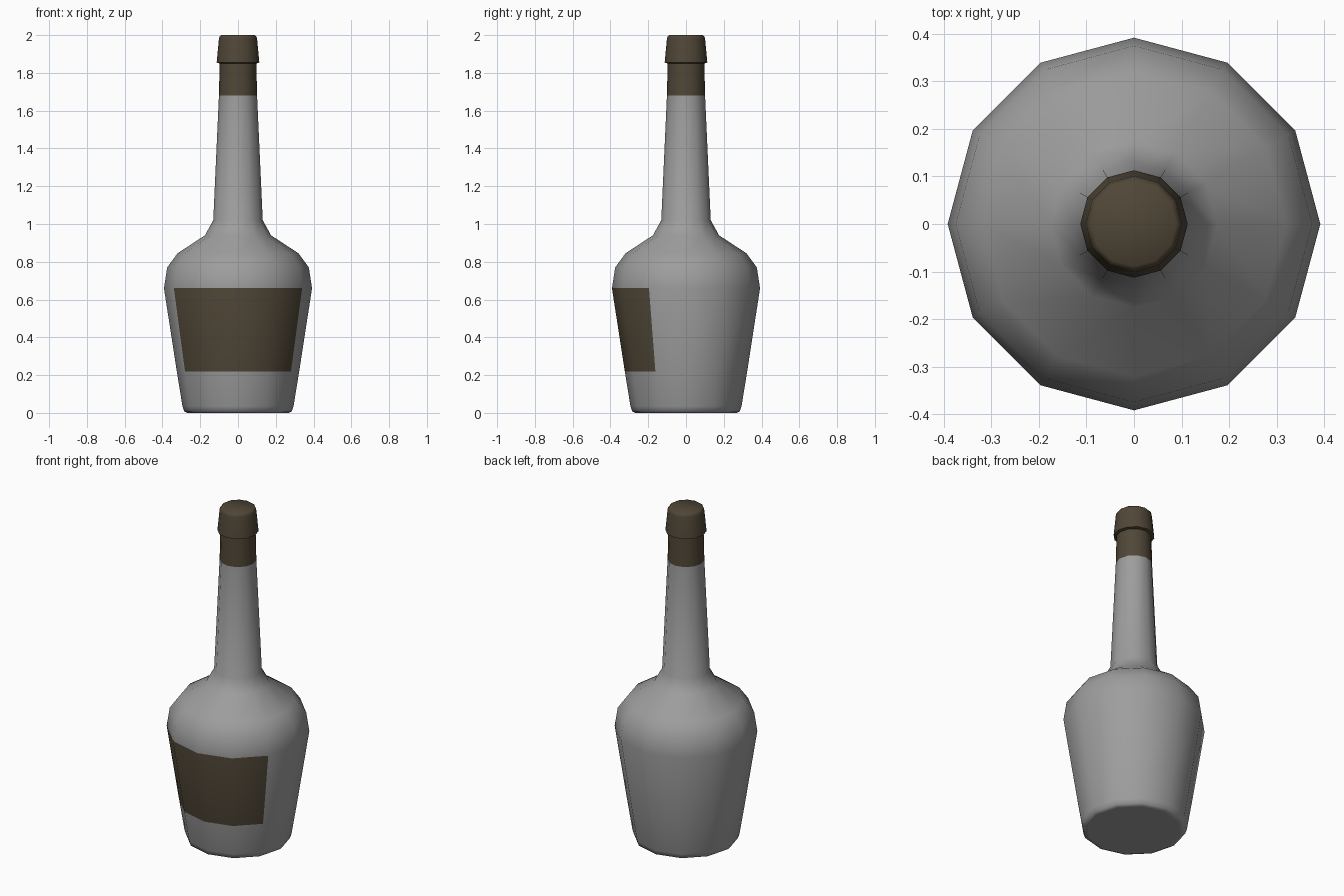
import bpy, bmesh
from math import cos, sin, radians

if "Cube" in bpy.data.objects:
    bpy.data.objects.remove(bpy.data.objects["Cube"])

SIDES = 12


def material(name, color):
    m = bpy.data.materials.new(name)
    m.diffuse_color = color
    m.use_nodes = True
    m.node_tree.nodes["Principled BSDF"].inputs["Base Color"].default_value = m.diffuse_color
    return m


def lathe(name, profile, mats=(), cap_bottom=False, cap_top=False, pick=None):
    """Revolve (radius, z) points; pick(face centre) chooses faces for the last material."""
    bm = bmesh.new()
    rings = []
    for r, z in profile:
        rings.append([bm.verts.new((r * cos(radians(360 * i / SIDES)),
                                    r * sin(radians(360 * i / SIDES)), z))
                      for i in range(SIDES)])
    for a, b in zip(rings, rings[1:]):
        for i in range(SIDES):
            j = (i + 1) % SIDES
            bm.faces.new((a[i], a[j], b[j], b[i]))
    if cap_bottom:
        bm.faces.new(rings[0][::-1])
    if cap_top:
        bm.faces.new(rings[-1])
    for f in bm.faces:
        f.smooth = True
        if pick and pick(f.calc_center_median()):
            f.material_index = len(mats) - 1
    mesh = bpy.data.meshes.new(name)
    bm.to_mesh(mesh)
    bm.free()
    for m in mats:
        mesh.materials.append(m)
    mesh.set_sharp_from_angle(angle=radians(60))
    obj = bpy.data.objects.new(name, mesh)
    bpy.context.collection.objects.link(obj)
    return obj


glass = material("glass_grey", (0.34, 0.34, 0.34, 1))
brown = material("label_brown", (0.08, 0.062, 0.038, 1))

# Bottle body with the label on its four front panels
lathe("bottle",
      [(0.255, 0.0), (0.268, 0.0), (0.285, 0.008), (0.294, 0.035), (0.324, 0.22),
       (0.392, 0.66), (0.375, 0.77), (0.32, 0.845), (0.175, 0.94), (0.131, 1.02),
       (0.101, 1.68)],
      [glass, brown], cap_bottom=True,
      pick=lambda c: 0.22 < c.z < 0.66 and c.y < -0.15)

# Brown seal around the top of the neck
lathe("neck_seal", [(0.101, 1.68), (0.097, 1.855)], [brown])

# Flared stopper with a rounded top edge
lathe("stopper",
      [(0.096, 1.85), (0.113, 1.855), (0.101, 1.98), (0.098, 1.992), (0.089, 2.0)],
      [brown], cap_bottom=True, cap_top=True)
